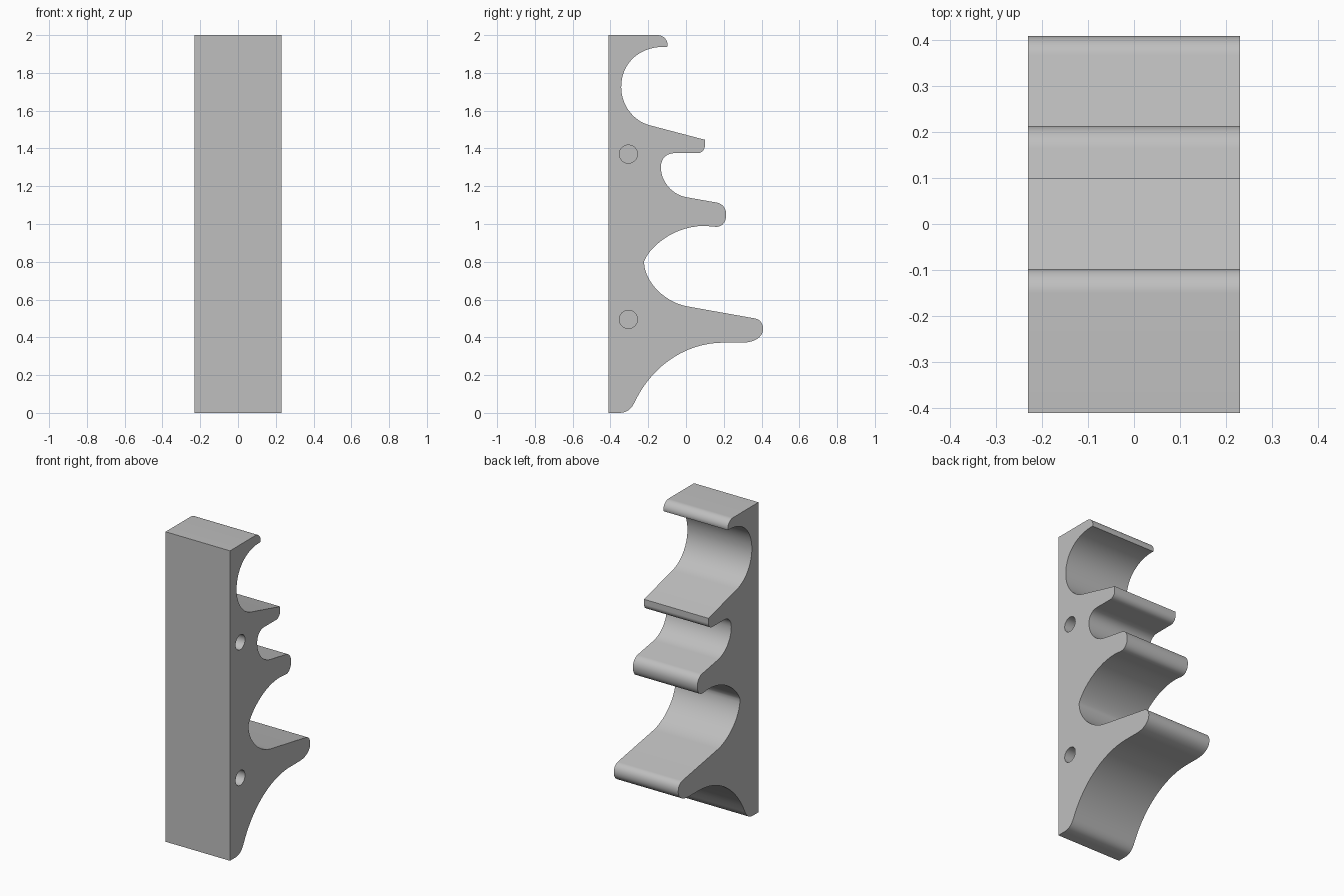
import bpy
import bmesh
from math import radians
from mathutils import Matrix, Vector
from mathutils.geometry import interpolate_bezier

if "Cube" in bpy.data.objects:
    bpy.data.objects.remove(bpy.data.objects["Cube"], do_unlink=True)

HALF = 0.23

grey = bpy.data.materials.new("plain grey")
grey.use_nodes = True
colour = (0.52, 0.52, 0.52, 1)
grey.diffuse_color = colour
grey.node_tree.nodes["Principled BSDF"].inputs["Base Color"].default_value = colour

# Side profile as (y, z): one point is a straight edge, three points are a curve
START = (-0.41, 0)
PATH = [
    # foot and long lower underside
    [(-0.36, 0)],
    [(-0.31, 0), (-0.29, 0.02), (-0.27, 0.06)],
    [(-0.18, 0.25), (0, 0.372), (0.2, 0.372)],
    # lowest arm tip
    [(0.3, 0.372)],
    [(0.36, 0.372), (0.408, 0.4), (0.408, 0.445)],
    [(0.408, 0.475), (0.39, 0.496), (0.365, 0.5)],
    # lower cradle
    [(0, 0.565)],
    [(-0.12, 0.59), (-0.222, 0.7), (-0.222, 0.8)],
    [(-0.21, 0.85), (-0.09, 0.99), (0.1, 0.99)],
    # middle arm tip
    [(0.16, 0.985)],
    [(0.195, 0.985), (0.213, 1.015), (0.213, 1.05)],
    [(0.213, 1.08), (0.195, 1.107), (0.165, 1.113)],
    # middle cradle
    [(0, 1.142)],
    [(-0.08, 1.158), (-0.133, 1.23), (-0.133, 1.3)],
    [(-0.133, 1.345), (-0.105, 1.375), (-0.06, 1.375)],
    # upper arm tip
    [(0.06, 1.375)],
    [(0.082, 1.375), (0.1, 1.392), (0.1, 1.415)],
    [(0.1, 1.446)],
    # upper cradle
    [(-0.19, 1.522)],
    [(-0.28, 1.545), (-0.343, 1.63), (-0.343, 1.725)],
    [(-0.343, 1.85), (-0.25, 1.936), (-0.12, 1.938)],
    # top lip
    [(-0.1, 1.938)],
    [(-0.09, 1.965), (-0.115, 2), (-0.15, 2)],
    [(-0.41, 2)],
]


def trace(start, path, steps=16):
    points = [Vector((*start, 0))]
    for step in path:
        ends = [Vector((*p, 0)) for p in step]
        if len(ends) == 1:
            points.append(ends[0])
        else:
            points += interpolate_bezier(points[-1], *ends, steps)[1:]
    return points


# Wall rack body: the profile extruded across its width
bm = bmesh.new()
side = bm.faces.new([bm.verts.new((-HALF, p.x, p.y)) for p in trace(START, PATH)])
extruded = bmesh.ops.extrude_face_region(bm, geom=[side])
bmesh.ops.translate(bm, vec=(2 * HALF, 0, 0),
                    verts=[v for v in extruded["geom"] if isinstance(v, bmesh.types.BMVert)])
bmesh.ops.recalc_face_normals(bm, faces=bm.faces)
mesh = bpy.data.meshes.new("rack_bracket")
bm.to_mesh(mesh)
bm.free()
mesh.materials.append(grey)
rack = bpy.data.objects.new("rack_bracket", mesh)
bpy.context.collection.objects.link(rack)

# Two blind dowel holes in the left side
bm = bmesh.new()
for z in (0.495, 1.37):
    bmesh.ops.create_cone(bm, cap_ends=True, segments=40, radius1=0.048, radius2=0.048, depth=0.6,
                          matrix=Matrix.Translation((HALF, -0.305, z)) @ Matrix.Rotation(radians(90), 4, "Y"))
cut_mesh = bpy.data.meshes.new("dowel_hole_cutter")
bm.to_mesh(cut_mesh)
bm.free()
cut_mesh.materials.append(grey)
cutter = bpy.data.objects.new("dowel_hole_cutter", cut_mesh)
cutter.hide_render = True
bpy.context.collection.objects.link(cutter)

cut = rack.modifiers.new("dowel_holes", "BOOLEAN")
cut.operation = "DIFFERENCE"
cut.solver = "EXACT"
cut.object = cutter

bpy.ops.object.select_all(action="DESELECT")
rack.select_set(True)
bpy.context.view_layer.objects.active = rack
bpy.ops.object.modifier_apply(modifier=cut.name)
bpy.data.objects.remove(cutter, do_unlink=True)
bpy.ops.object.shade_smooth_by_angle(angle=radians(25))
